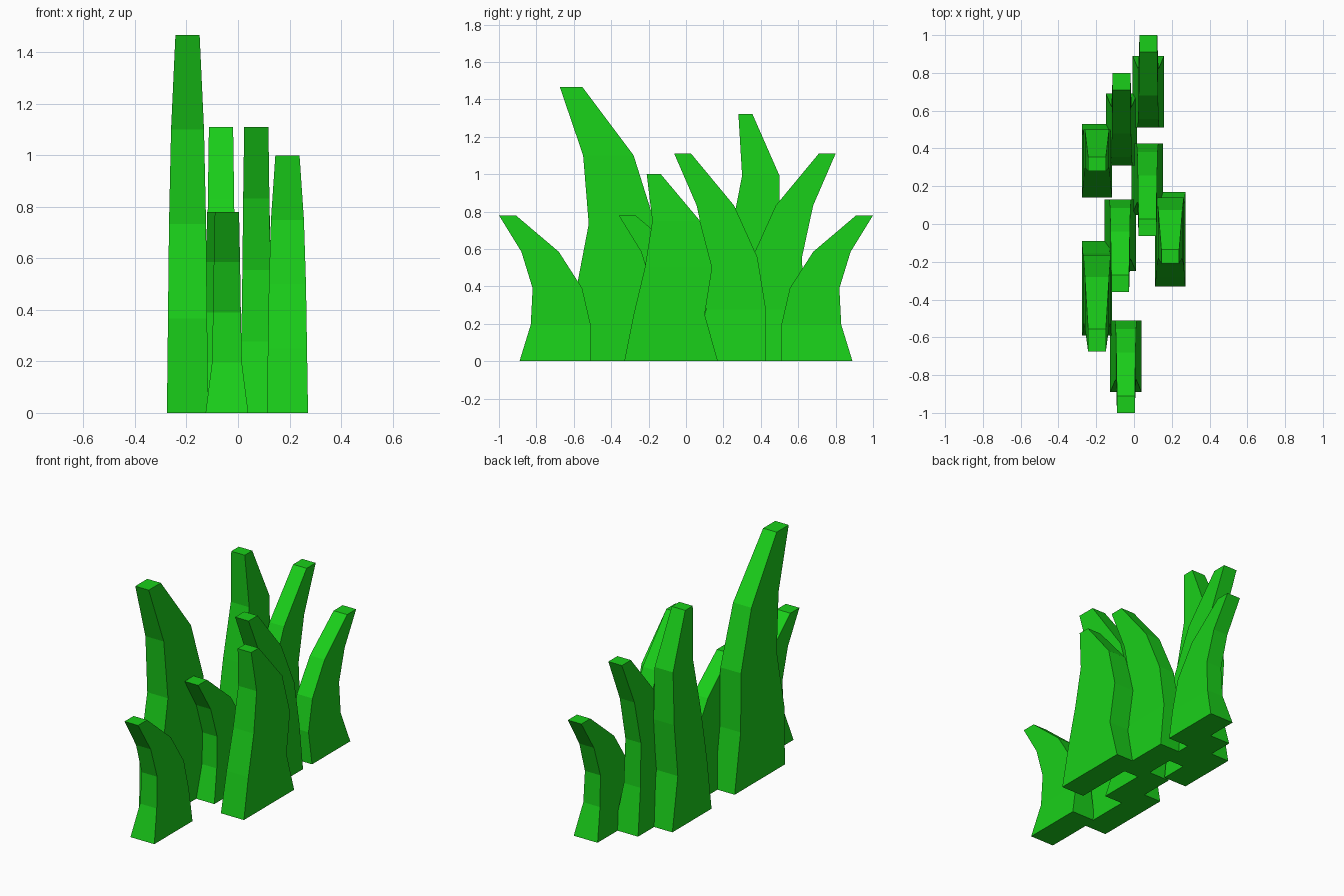
import bpy, bmesh

if "Cube" in bpy.data.objects:
    bpy.data.objects.remove(bpy.data.objects["Cube"])

# grass material
green = bpy.data.materials.new("grass_green")
green.diffuse_color = (0.01, 0.62, 0.01, 1)
green.use_nodes = True
green.node_tree.nodes["Principled BSDF"].inputs["Base Color"].default_value = green.diffuse_color

# side profiles: (left y, right y) at five evenly spaced heights
CURVED = [(-0.89, -0.51), (-0.83, -0.51), (-0.82, -0.555), (-0.88, -0.68), (-1.0, -0.91)]
TALL = [(-0.59, -0.09), (-0.59, -0.155), (-0.52, -0.165), (-0.55, -0.28), (-0.675, -0.555)]
BROAD = [(-0.33, 0.17), (-0.28, 0.10), (-0.22, 0.14), (-0.18, 0.075), (-0.21, -0.135)]
UPRIGHT = [(0.14, 0.53), (0.18, 0.47), (0.235, 0.50), (0.30, 0.50), (0.28, 0.355)]

# half thickness at the same heights
PINCHED = [0.083, 0.058, 0.054, 0.051, 0.047]
TAPERED = [0.08, 0.076, 0.072, 0.064, 0.047]


def blade(name, profile, widths, x, height, shift=0.0, mirror=False):
    """Loft rectangular rings upward into a closed blade."""
    bm = bmesh.new()
    rings = []
    for i, ((a, b), w) in enumerate(zip(profile, widths)):
        if mirror:
            a, b = -b, -a
        z = height * i / 4
        rings.append([bm.verts.new((x + sx * w, y + shift, z))
                      for sx, y in ((-1, a), (1, a), (1, b), (-1, b))])
    bm.faces.new(rings[0][::-1])
    bm.faces.new(rings[-1])
    for lo, hi in zip(rings, rings[1:]):
        for k in range(4):
            n = (k + 1) % 4
            bm.faces.new((lo[k], lo[n], hi[n], hi[k]))
    bmesh.ops.recalc_face_normals(bm, faces=bm.faces)
    mesh = bpy.data.meshes.new(name)
    bm.to_mesh(mesh)
    bm.free()
    mesh.materials.append(green)
    bpy.context.collection.objects.link(bpy.data.objects.new(name, mesh))


# outward curling blades
blade("front_blade", CURVED, PINCHED, -0.043, 0.78)
blade("short_middle_blade", CURVED, PINCHED, -0.073, 0.78, 0.64)
blade("long_middle_blade", CURVED, PINCHED, 0.071, 1.11, 0.937)
blade("long_rear_blade", CURVED, PINCHED, -0.066, 1.11, -0.20, True)
blade("rear_blade", CURVED, PINCHED, 0.076, 0.78, 0, True)

# broad side blades
blade("tallest_blade", TALL, TAPERED, -0.196, 1.467)
blade("broad_right_blade", BROAD, TAPERED, 0.192, 1.0)
blade("upright_left_blade", UPRIGHT, TAPERED, -0.196, 1.322)
